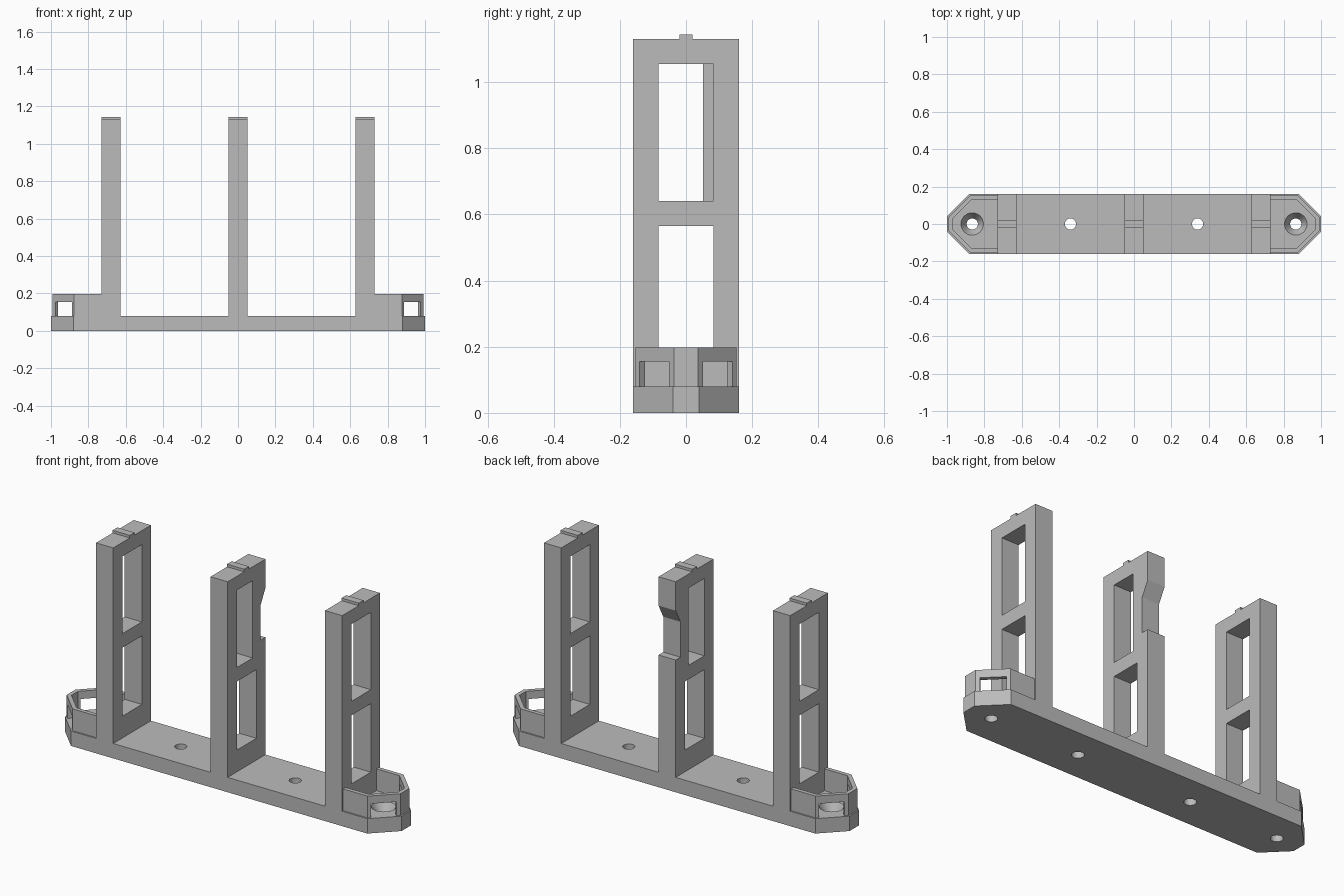
import bpy, bmesh, math
from mathutils import Matrix, Vector

cube = bpy.data.objects.get("Cube")
if cube:
    bpy.data.objects.remove(cube, do_unlink=True)

grey = bpy.data.materials.new("plain_grey")
grey.use_nodes = True
grey.diffuse_color = (0.5, 0.5, 0.5, 1)
grey.node_tree.nodes["Principled BSDF"].inputs["Base Color"].default_value = (0.5, 0.5, 0.5, 1)


def finish(name, bm):
    bmesh.ops.recalc_face_normals(bm, faces=bm.faces)
    mesh = bpy.data.meshes.new(name)
    bm.to_mesh(mesh)
    bm.free()
    mesh.materials.append(grey)
    obj = bpy.data.objects.new(name, mesh)
    bpy.context.collection.objects.link(obj)
    return obj


def prism(name, points, shift):
    """Extrude a closed outline along the shift vector."""
    bm = bmesh.new()
    face = bm.faces.new([bm.verts.new(p) for p in points])
    ext = bmesh.ops.extrude_face_region(bm, geom=[face])
    verts = [g for g in ext["geom"] if isinstance(g, bmesh.types.BMVert)]
    bmesh.ops.translate(bm, verts=verts, vec=shift)
    return finish(name, bm)


def box(name, centre, size, turn=0):
    bm = bmesh.new()
    mat = Matrix.Translation(centre) @ Matrix.Rotation(turn, 4, "Z") @ Matrix.Diagonal((*size, 1))
    bmesh.ops.create_cube(bm, size=1, matrix=mat)
    return finish(name, bm)


def cone(name, x, z0, z1, r0, r1):
    bm = bmesh.new()
    bmesh.ops.create_cone(bm, cap_ends=True, segments=32, radius1=r0, radius2=r1,
                          depth=z1 - z0, matrix=Matrix.Translation((x, 0, (z0 + z1) / 2)))
    return finish(name, bm)


def cut(obj, cutters):
    """Subtract each cutter, bake the result and drop the cutters."""
    for c in cutters:
        mod = obj.modifiers.new("cut", "BOOLEAN")
        mod.operation, mod.solver, mod.object = "DIFFERENCE", "EXACT", c
    bpy.context.view_layer.update()
    baked = bpy.data.meshes.new_from_object(obj.evaluated_get(bpy.context.evaluated_depsgraph_get()))
    obj.modifiers.clear()
    obj.data = baked
    for c in cutters:
        bpy.data.objects.remove(c, do_unlink=True)


FLOOR, RIM, TOP, HALF = 0.08, 0.197, 1.13, 0.16


def end_outline(inset, start):
    """Half outline of the pointed end, from front to back."""
    y = HALF - inset
    corner = 1.04 - math.sqrt(2) * inset - y
    tip = 0.04 - 0.414 * inset
    return [(start, -y), (corner, -y), (1 - inset, -tip),
            (1 - inset, tip), (corner, y), (start, y)]


# Base plate with pointed ends, plain holes and countersunk end holes
half = end_outline(0, 0)[1:-1]
outline = half + [(-x, -y) for x, y in half]
base = prism("base_plate", [(x, y, 0) for x, y in outline], (0, 0, FLOOR))
holes = []
for s in (-1, 1):
    holes += [cone("hole", s * 0.34, -0.05, 0.15, 0.03, 0.03),
              cone("hole", s * 0.865, -0.05, 0.15, 0.03, 0.03),
              cone("sink", s * 0.865, 0.03, 0.09, 0.03, 0.066)]
cut(base, holes)

# Rim walls around each end, with an opening in both slanted sides
for s, side in ((-1, "right"), (1, "left")):
    ring = end_outline(0.008, 0.73) + end_outline(0.03, 0.73)[::-1]
    rim = prism(side + "_end_rim", [(s * x, y, FLOOR) for x, y in ring], (0, 0, RIM - FLOOR))
    cut(rim, [box("opening", (s * 0.93, t * 0.093, 0.115), (0.1, 0.125, 0.08), s * t * math.pi / 4)
              for t in (-1, 1)])

# Three upright frames; the middle one has a notch in its back edge
for name, x in (("right", -0.68), ("middle", 0), ("left", 0.68)):
    middle = name == "middle"
    back = [(HALF, FLOOR)]
    if middle:
        back += [(HALF, 0.71), (HALF - 0.04, 0.71), (HALF - 0.04, 0.9), (HALF, 0.975)]
    side = [(-HALF, FLOOR)] + back + [(HALF, TOP), (0.02, TOP), (0.02, TOP + 0.014),
                                      (-0.02, TOP + 0.014), (-0.02, TOP), (-HALF, TOP)]
    frame = prism(name + "_upright", [(x - 0.051, y, z) for y, z in side], (0.102, 0, 0))
    windows = []
    for z0, z1, y1 in ((RIM, 0.565, 0.083), (0.64, 1.055, 0.052 if middle else 0.083)):
        windows.append(box("window", (x, (y1 - 0.083) / 2, (z0 + z1) / 2), (0.3, y1 + 0.083, z1 - z0)))
    cut(frame, windows)

# Keep machined edges crisp and the round holes smooth
bpy.ops.object.select_all(action="DESELECT")
base.select_set(True)
bpy.context.view_layer.objects.active = base
bpy.ops.object.shade_smooth_by_angle(angle=math.radians(25))
